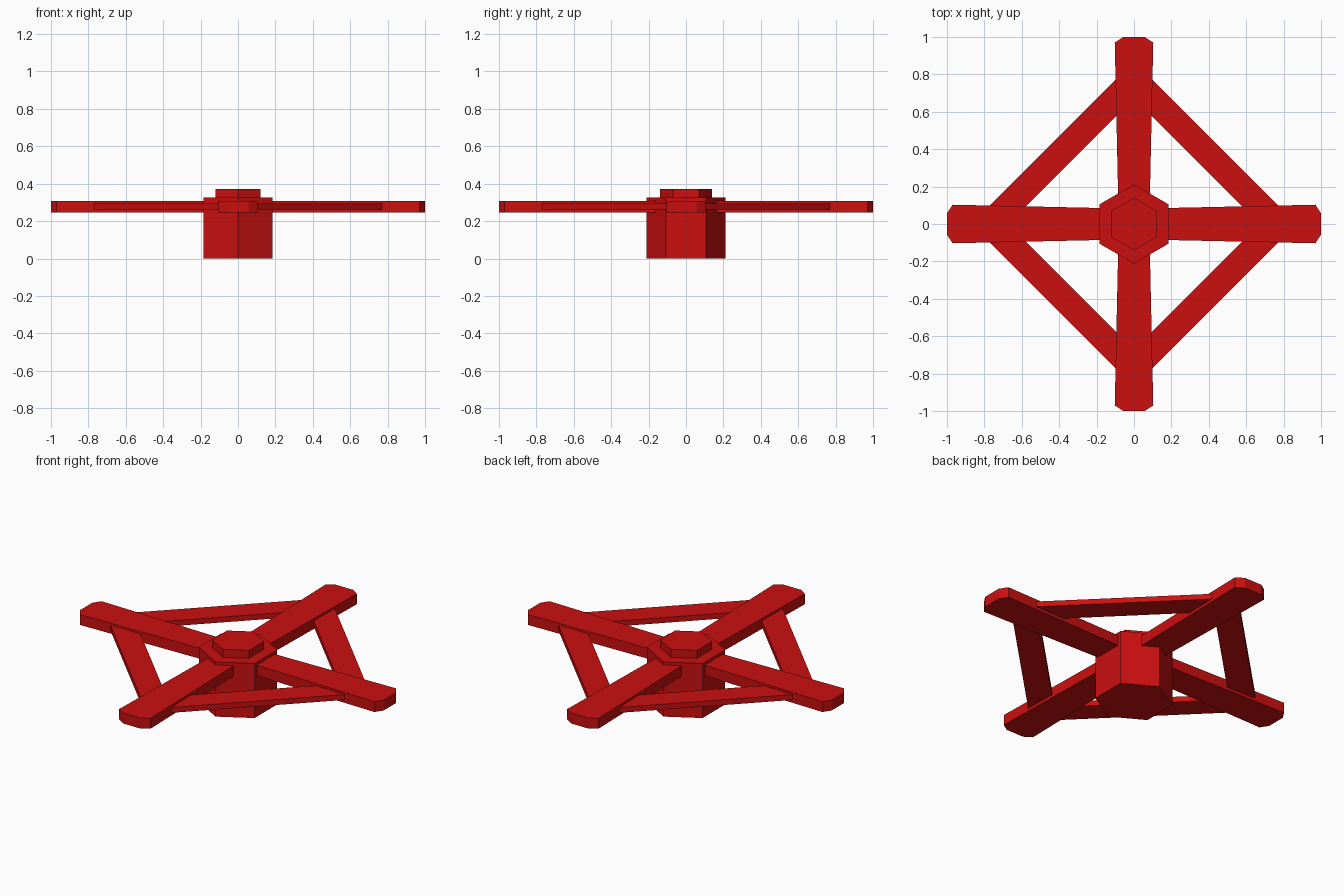
import bpy, bmesh, math
from mathutils import Matrix, Vector

cube = bpy.data.objects.get("Cube")
if cube:
    bpy.data.objects.remove(cube, do_unlink=True)

red = bpy.data.materials.new("red paint")
red.use_nodes = True
colour = (0.6, 0.005, 0.005, 1)
red.diffuse_color = colour
red.node_tree.nodes["Principled BSDF"].inputs["Base Color"].default_value = colour


def prism(name, outline, z0, z1, turn=0):
    """Extrude a flat outline upwards, then turn it about the z axis."""
    bm = bmesh.new()
    face = bm.faces.new([bm.verts.new((x, y, z0)) for x, y in outline])
    top = bmesh.ops.extrude_face_region(bm, geom=[face])["geom"]
    bmesh.ops.translate(bm, vec=Vector((0, 0, z1 - z0)),
                        verts=[v for v in top if isinstance(v, bmesh.types.BMVert)])
    bmesh.ops.rotate(bm, verts=bm.verts, matrix=Matrix.Rotation(turn, 3, "Z"))
    bmesh.ops.recalc_face_normals(bm, faces=bm.faces)
    mesh = bpy.data.meshes.new(name)
    bm.to_mesh(mesh)
    bm.free()
    mesh.materials.append(red)
    bpy.context.collection.objects.link(bpy.data.objects.new(name, mesh))


def hexagon(radius):
    angles = [math.radians(30 + 60 * i) for i in range(6)]
    return [(radius * math.cos(a), radius * math.sin(a)) for a in angles]


# Hexagonal hub and its smaller cap
prism("hub_column", hexagon(0.212), 0, 0.325)
prism("hub_cap", hexagon(0.14), 0.32, 0.372)

# Flared arms with clipped tips, and diagonal struts between them
half = [(0.02, 0.082), (0.97, 0.103), (1, 0.057)]
arm = half + [(x, -y) for x, y in reversed(half)]
reach, length, width = 0.77 / math.sqrt(2), 0.77 / math.sqrt(2), 0.07
strut = [(reach - width, -length), (reach + width, -length),
         (reach + width, length), (reach - width, length)]
sides = ("left", "back", "right", "front")
for i, side in enumerate(sides):
    turn = i * math.pi / 2
    prism(side + "_arm", arm, 0.245, 0.307, turn)
    prism(f"{side}_{sides[(i + 1) % 4]}_strut", strut, 0.262, 0.294, turn + math.pi / 4)
